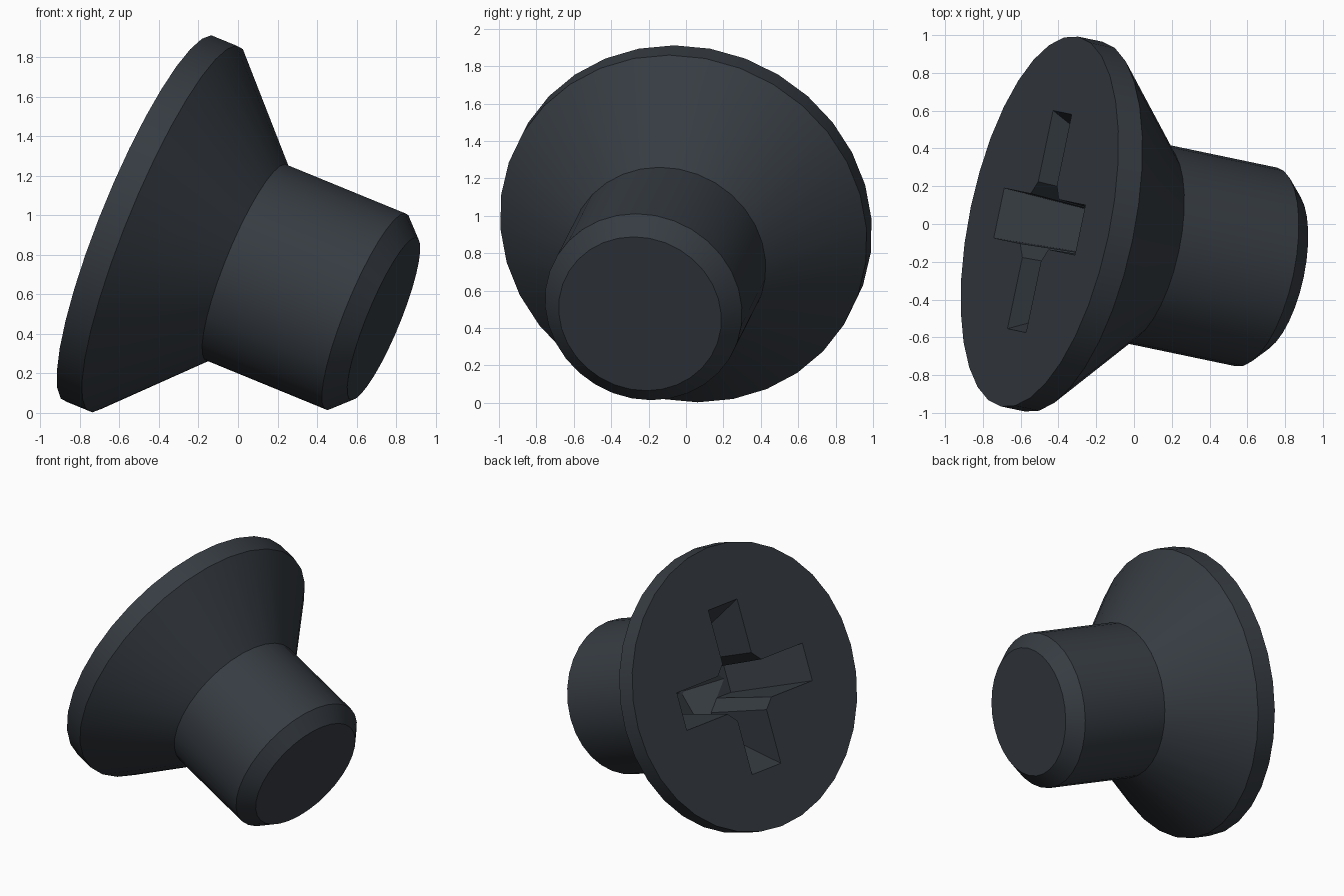
import bpy, bmesh, math
from mathutils import Matrix, Vector

if "Cube" in bpy.data.objects:
    bpy.data.objects.remove(bpy.data.objects["Cube"])

# Single dark slate material
slate = bpy.data.materials.new("dark_slate")
slate.diffuse_color = (0.037, 0.045, 0.055, 1)
slate.use_nodes = True
slate.node_tree.nodes["Principled BSDF"].inputs["Base Color"].default_value = slate.diffuse_color

# Local frame: Z points out of the head face, X is the upward radial direction
out = Vector((-0.908, 0.19, 0.372)).normalized()
up = (Vector((0, 0, 1)) - out * out.z).normalized()
side = out.cross(up)
frame = Matrix((up, side, out)).transposed().to_4x4()
frame.translation = (-0.50, 0.013, 0.983)


def loft(name, sections):
    """Closed solid through matching rings of points, transformed to the tilted frame."""
    bm = bmesh.new()
    rings = [[bm.verts.new(frame @ Vector(p)) for p in s] for s in sections]
    n = len(rings[0])
    for a, b in zip(rings, rings[1:]):
        for i in range(n):
            j = (i + 1) % n
            bm.faces.new((a[i], a[j], b[j], b[i]))
    bm.faces.new(rings[0])
    bm.faces.new(rings[-1])
    bmesh.ops.recalc_face_normals(bm, faces=bm.faces)
    me = bpy.data.meshes.new(name)
    bm.to_mesh(me)
    bm.free()
    me.materials.append(slate)
    ob = bpy.data.objects.new(name, me)
    bpy.context.collection.objects.link(ob)
    return ob


def circle(r, depth, n=32):
    return [(r * math.cos(2 * math.pi * i / n), r * math.sin(2 * math.pi * i / n), -depth)
            for i in range(n)]


def rect(hx, hy, depth):
    return [(-hx, -hy, -depth), (hx, -hy, -depth), (hx, hy, -depth), (-hx, hy, -depth)]


# Countersunk head, shank and chamfered tip
screw = loft("countersunk_screw", [circle(r, d) for r, d in
             ((1.0, 0), (1.0, 0.14), (0.537, 0.597), (0.537, 1.264), (0.443, 1.362))])


# Tapered cross recess: two arms plus a diamond core with a pointed floor
def taper(top, slope, depth):
    return top - slope * depth


TOP, BOTTOM = -0.05, 0.56
cutters = []
for name, swap in (("recess_arm_a", False), ("recess_arm_b", True)):
    sections = []
    for d in (TOP, BOTTOM):
        size = (taper(0.59, 0.48, d), taper(0.135, 0.05, d))
        sections.append(rect(*(size[::-1] if swap else size), d))
    cutters.append(loft(name, sections))
cutters.append(loft("recess_core", [circle(taper(0.34, 0.08, d), d, 4) for d in (TOP, BOTTOM)]
                    + [circle(0.02, 0.68, 4)]))

for c in cutters:
    mod = screw.modifiers.new(c.name, 'BOOLEAN')
    mod.operation = 'DIFFERENCE'
    mod.solver = 'EXACT'
    mod.object = c
    c.hide_render = True

# Bake the recess and discard the cutters
bpy.context.view_layer.update()
deps = bpy.context.evaluated_depsgraph_get()
baked = bpy.data.meshes.new_from_object(screw.evaluated_get(deps))
screw.modifiers.clear()
screw.data = baked
for c in cutters:
    bpy.data.objects.remove(c)

# Smooth sides with sharp rims
bpy.ops.object.select_all(action='DESELECT')
screw.select_set(True)
bpy.context.view_layer.objects.active = screw
bpy.ops.object.shade_smooth_by_angle(angle=math.radians(30))
